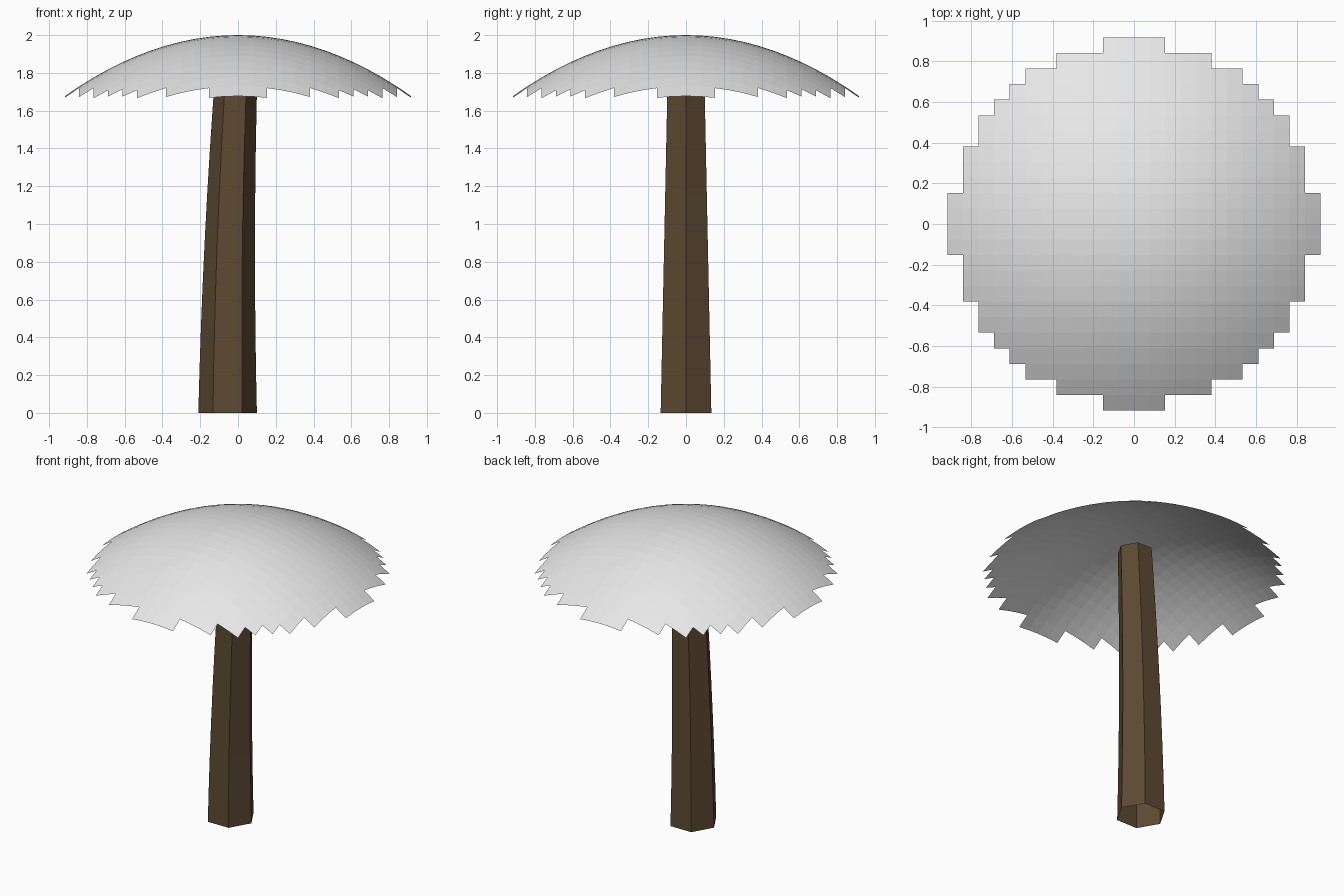
import bpy
import bmesh
import math

cube = bpy.data.objects.get("Cube")
if cube:
    bpy.data.objects.remove(cube)


def material(name, rgb):
    mat = bpy.data.materials.new(name)
    mat.use_nodes = True
    colour = (*rgb, 1.0)
    mat.diffuse_color = colour
    mat.node_tree.nodes["Principled BSDF"].inputs["Base Color"].default_value = colour
    return mat


def add_object(name, bm, mat):
    mesh = bpy.data.meshes.new(name)
    bm.to_mesh(mesh)
    bm.free()
    mesh.materials.append(mat)
    obj = bpy.data.objects.new(name, mesh)
    bpy.context.collection.objects.link(obj)
    return obj


# Canopy: a square grid trimmed to a stepped disc and bent into a shallow dome
HALF = 12
CELL = 0.917 / HALF
DROP = 0.384

bm = bmesh.new()
bmesh.ops.create_grid(bm, x_segments=2 * HALF, y_segments=2 * HALF, size=HALF * CELL)
outside = [v for v in bm.verts if v.co.length_squared > 150 * CELL ** 2]
bmesh.ops.delete(bm, geom=outside, context='VERTS')
for v in bm.verts:
    v.co.z = 2 - DROP * v.co.length_squared
add_object("canopy", bm, material("pale grey", (0.8, 0.8, 0.8)))

# Trunk: an open six-sided tube that tapers and leans gently to one side
TOP = 1.86
RINGS = 8
SIDES = 6

bm = bmesh.new()
rings = []
for i in range(RINGS + 1):
    z = TOP * i / RINGS
    radius = 0.155 - 0.024 * z
    lean = 0.0142 * z * z - 0.055
    rings.append([bm.verts.new((lean + radius * math.cos(math.tau * k / SIDES),
                                radius * math.sin(math.tau * k / SIDES), z))
                  for k in range(SIDES)])
for low, high in zip(rings, rings[1:]):
    for k in range(SIDES):
        n = (k + 1) % SIDES
        bm.faces.new((low[k], low[n], high[n], high[k]))
add_object("trunk", bm, material("bark brown", (0.107, 0.067, 0.032)))
